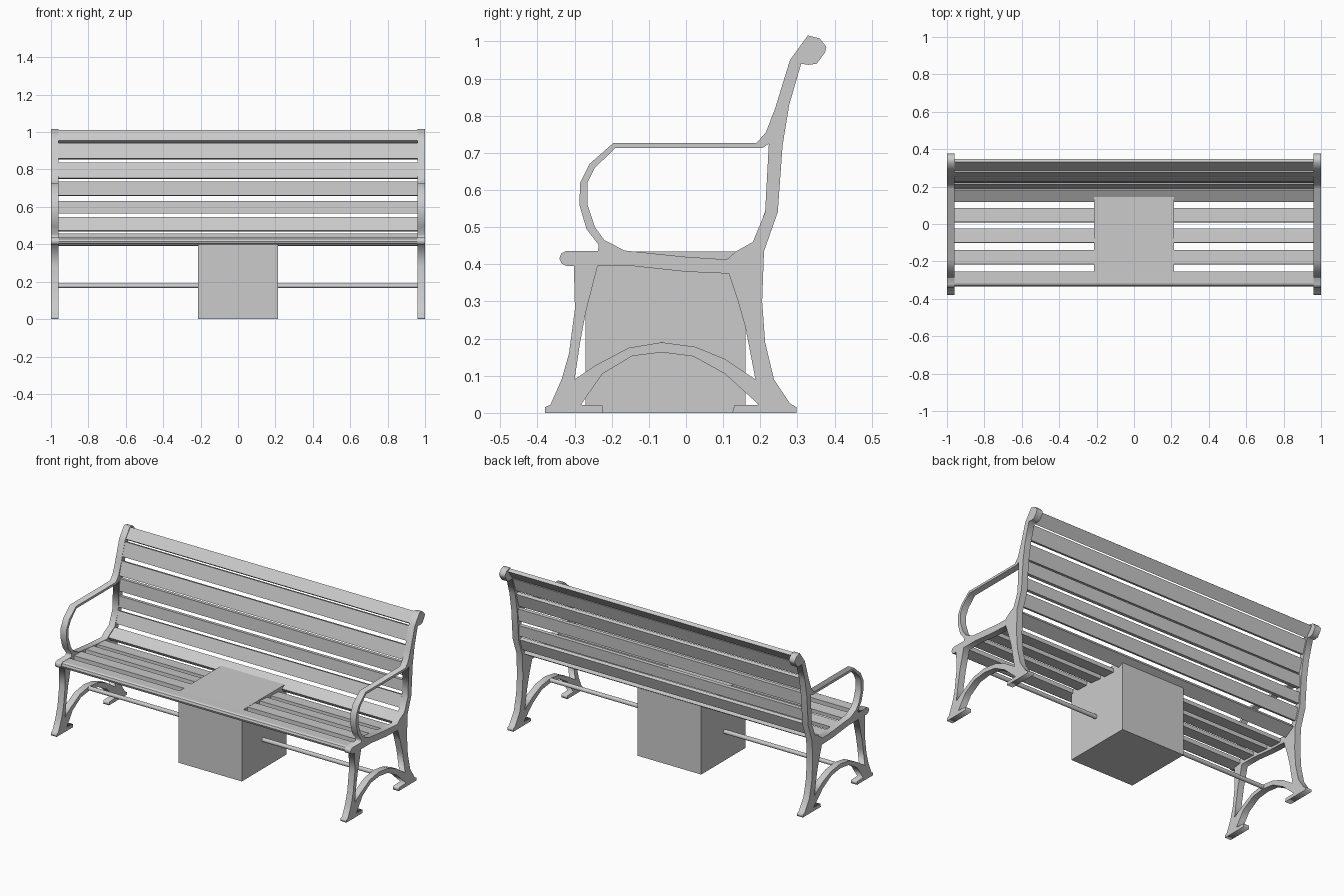
import bpy, bmesh
from math import radians, cos, sin, pi
from mathutils import Vector

if "Cube" in bpy.data.objects:
    bpy.data.objects.remove(bpy.data.objects["Cube"])


def link(name, mesh):
    ob = bpy.data.objects.new(name, mesh)
    bpy.context.collection.objects.link(ob)
    return ob


def prism(name, pts, x0, x1):
    """Extrude a closed (y, z) profile along x."""
    bm = bmesh.new()
    face = bm.faces.new([bm.verts.new((x0, y, z)) for y, z in pts])
    ext = bmesh.ops.extrude_face_region(bm, geom=[face])
    vs = [g for g in ext["geom"] if isinstance(g, bmesh.types.BMVert)]
    bmesh.ops.translate(bm, verts=vs, vec=(x1 - x0, 0, 0))
    bmesh.ops.recalc_face_normals(bm, faces=bm.faces)
    me = bpy.data.meshes.new(name)
    bm.to_mesh(me)
    bm.free()
    return link(name, me)


def slat(name, p, q, t):
    """Flat board whose visible face runs from p to q in (y, z)."""
    p, q = Vector(p), Vector(q)
    d = (q - p).normalized()
    n = Vector((d.y, -d.x)) * t
    return prism(name, [p, q, q + n, p + n], -0.96, 0.96)


# Cast end frame: outer silhouette with arm and leg openings
outline = [
    (-.38, 0), (-.38, .015), (-.365, .022), (-.335, .09), (-.315, .16),
    (-.299, .28), (-.302, .396), (-.322, .396), (-.335, .402), (-.341, .416),
    (-.335, .43), (-.322, .436), (-.237, .436), (-.235, .452), (-.268, .495),
    (-.287, .56), (-.285, .62), (-.26, .67), (-.195, .727), (.19, .727),
    (.215, .755), (.24, .82), (.28, .95), (.328, 1.016), (.36, 1.008),
    (.378, .985), (.374, .97), (.352, .94), (.33, .937), (.31, .94),
    (.278, .83), (.26, .72), (.247, .54), (.21, .435), (.205, .3),
    (.213, .19), (.237, .09), (.28, .025), (.298, .015), (.298, 0),
    (.125, 0), (.13, .02), (.196, .022), (.105, .105), (.02, .152),
    (-.065, .163), (-.145, .153), (-.225, .105), (-.283, .022),
    (-.225, .02), (-.225, 0)]
arm_opening = [
    (-.22, .465), (-.165, .437), (0, .42), (.11, .413), (.135, .435),
    (.18, .46), (.213, .54), (.223, .724), (.205, .713), (-.19, .713),
    (-.245, .66), (-.265, .62), (-.265, .56), (-.245, .5)]
leg_opening = [
    (-.238, .395), (-.27, .27), (-.285, .19), (-.3, .09), (-.24, .13),
    (-.155, .175), (-.065, .19), (.025, .178), (.105, .145), (.187, .09),
    (.16, .23), (.14, .3), (.115, .375), (0, .38), (-.14, .395)]

curve = bpy.data.curves.new("end_frame_profile", 'CURVE')
curve.dimensions = '2D'
curve.fill_mode = 'BOTH'
curve.extrude = 0.02
for loop in (outline, arm_opening, leg_opening):
    sp = curve.splines.new('POLY')
    sp.points.add(len(loop) - 1)
    for pt, (y, z) in zip(sp.points, loop):
        pt.co = (y, z, 0, 1)
    sp.use_cyclic_u = True
helper = link("end_frame_helper", curve)
deps = bpy.context.evaluated_depsgraph_get()
frame_mesh = bpy.data.meshes.new_from_object(helper.evaluated_get(deps))
bpy.data.objects.remove(helper)
for side, x in (("left", -0.98), ("right", 0.98)):
    ob = link(side + "_end_frame", frame_mesh)
    ob.rotation_euler = (radians(90), 0, radians(90))
    ob.location.x = x

# Seat boards, the first with a rounded nose
prism("seat_nose_slat", [
    (-.255, .434), (-.318, .435), (-.329, .429), (-.334, .416),
    (-.329, .403), (-.318, .398), (-.255, .408)], -.96, .96)
seat = [((-.215, .434), (-.14, .431)), ((-.1, .428), (-.025, .421)),
        ((.01, .417), (.085, .413)), ((.118, .418), (.182, .457))]
for i, (p, q) in enumerate(seat):
    slat(f"seat_slat_{i + 1}", p, q, .023)

# Backrest boards following the curve of the posts
back = [((.19, .475), (.214, .546)), ((.218, .565), (.223, .632)),
        ((.226, .66), (.23, .735)), ((.224, .755), (.248, .836)),
        ((.254, .86), (.279, .942)), ((.287, .955), (.331, 1.012))]
for i, (p, q) in enumerate(back):
    slat(f"back_slat_{i + 1}", p, q, .022)

# Stretcher rod between the leg arches
prism("stretcher_rod", [(-.065 + .0125 * cos(a * pi / 6), .178 + .0125 * sin(a * pi / 6))
                        for a in range(12)], -.96, .96)

# Central block under and through the seat
prism("centre_block", [(-.27, 0), (.16, 0), (.16, .434), (-.27, .434)], -.215, .215)
